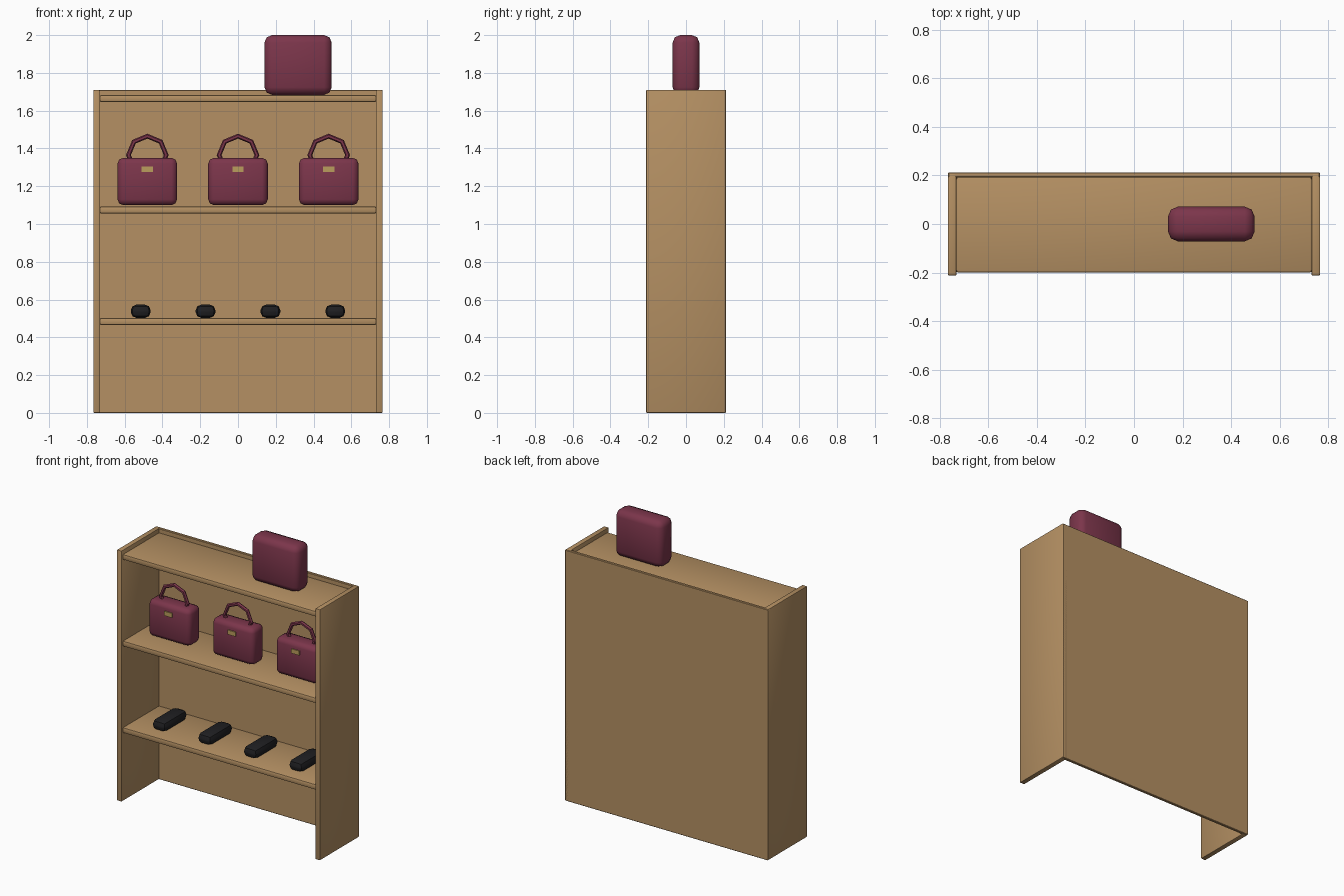
import bpy, bmesh, math
from mathutils import Matrix

default = bpy.data.objects.get("Cube")
if default:
    bpy.data.objects.remove(default, do_unlink=True)


def material(name, rgb):
    m = bpy.data.materials.new(name)
    m.use_nodes = True
    color = (*rgb, 1)
    m.diffuse_color = color
    m.node_tree.nodes["Principled BSDF"].inputs["Base Color"].default_value = color
    return m


WOOD = material("tan wood", (0.46, 0.28, 0.125))
LEATHER = material("burgundy leather", (0.20, 0.036, 0.07))
BLACK = material("black leather", (0.014, 0.014, 0.016))
BRASS = material("brass", (0.50, 0.34, 0.11))


def finish(name, bm, mat, smooth=35):
    bmesh.ops.recalc_face_normals(bm, faces=bm.faces)
    mesh = bpy.data.meshes.new(name)
    bm.to_mesh(mesh)
    bm.free()
    mesh.materials.append(mat)
    obj = bpy.data.objects.new(name, mesh)
    bpy.context.collection.objects.link(obj)
    bpy.ops.object.select_all(action='DESELECT')
    obj.select_set(True)
    bpy.context.view_layer.objects.active = obj
    bpy.ops.object.shade_smooth_by_angle(angle=math.radians(smooth))
    return obj


def box(name, center, size, mat, bevel=0.0, segments=2, smooth=35):
    bm = bmesh.new()
    bmesh.ops.create_cube(bm, size=1, matrix=Matrix.Translation(center) @ Matrix.Diagonal((*size, 1)))
    if bevel:
        bmesh.ops.bevel(bm, geom=bm.edges[:], offset=bevel, segments=segments,
                        profile=0.5, affect='EDGES', clamp_overlap=True)
    return finish(name, bm, mat, smooth)


def handle(name, center, radius, tube, mat, major=8, minor=6):
    # Low-sided upright ring; its lower half is hidden in the bag
    bm = bmesh.new()
    rings = []
    for i in range(major):
        a = math.tau * i / major
        ring = []
        for j in range(minor):
            b = math.tau * j / minor
            r = radius + tube * math.cos(b)
            ring.append(bm.verts.new((center[0] + r * math.cos(a),
                                      center[1] + tube * math.sin(b),
                                      center[2] + r * math.sin(a))))
        rings.append(ring)
    for i in range(major):
        p, q = rings[i], rings[(i + 1) % major]
        for j in range(minor):
            k = (j + 1) % minor
            bm.faces.new((p[j], q[j], q[k], p[k]))
    return finish(name, bm, mat)


# Cabinet
for side, x in (("left", 0.748), ("right", -0.748)):
    box(side + "_side_panel", (x, 0, 0.855), (0.036, 0.424, 1.71), WOOD, 0.006)
box("back_panel", (0, 0.202, 0.855), (1.53, 0.02, 1.71), WOOD, 0.003, 1)
for label, top in (("lower", 0.503), ("middle", 1.093), ("top", 1.683)):
    box(label + "_shelf", (0, -0.003, top - 0.019), (1.464, 0.394, 0.038), WOOD, 0.009)

# Handbags on the middle shelf
for n, x in enumerate((-0.48, 0, 0.48), 1):
    box(f"handbag_{n}_body", (x, 0, 1.225), (0.315, 0.125, 0.25), LEATHER, 0.03, 2, 50)
    handle(f"handbag_{n}_handle", (x, 0, 1.365), 0.1, 0.013, LEATHER)
    box(f"handbag_{n}_clasp", (x, -0.065, 1.29), (0.06, 0.009, 0.03), BRASS)

# Shoes on the lower shelf
for n in range(4):
    x = -0.515 + n * 0.3433
    box(f"shoe_{n + 1}", (x, 0, 0.538), (0.105, 0.25, 0.07), BLACK, 0.03, 2, 30)

# Large bag on top of the cabinet
box("large_bag", (0.318, 0, 1.842), (0.356, 0.142, 0.316), LEATHER, 0.04, 2, 50)
